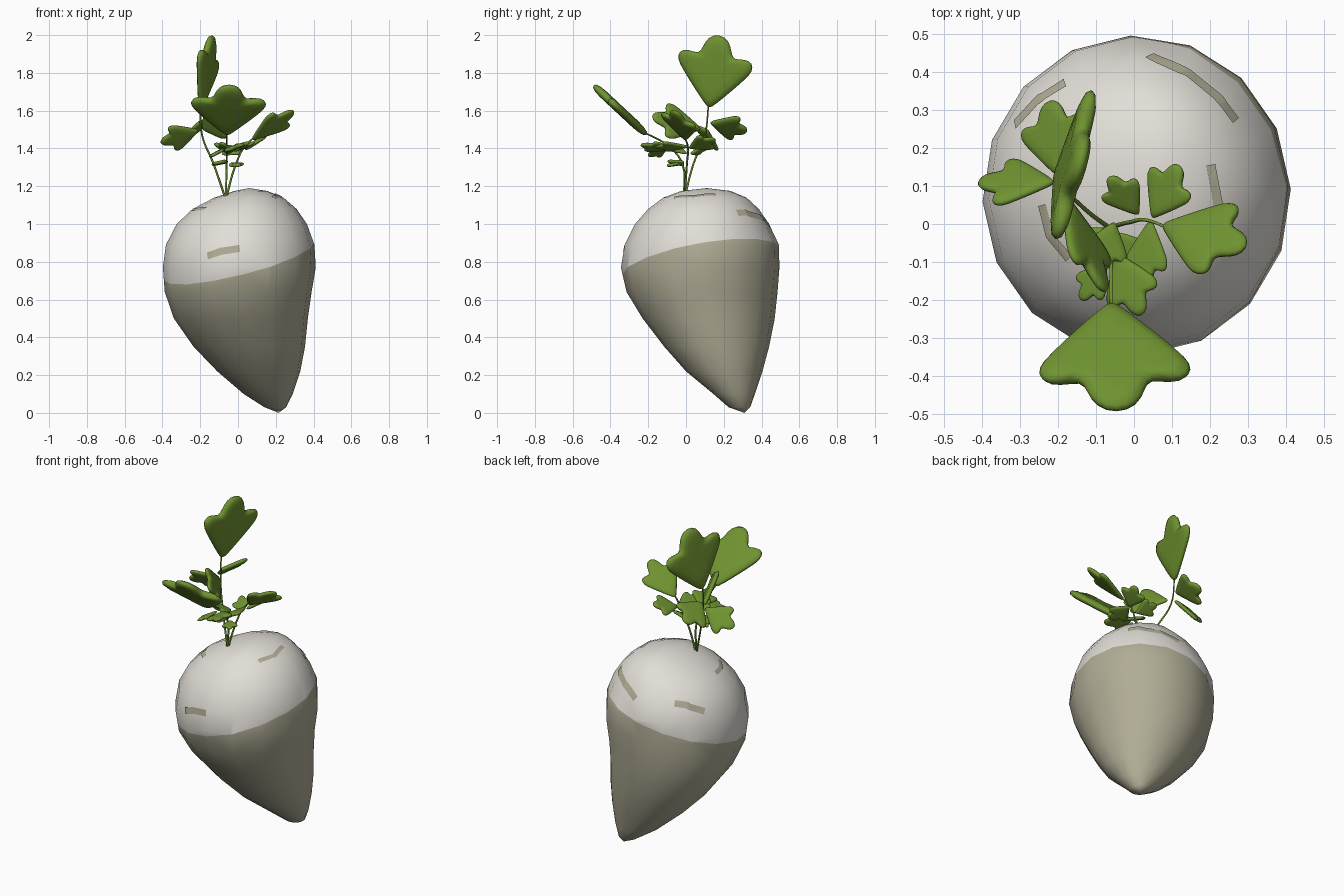
import bpy, bmesh, math
from mathutils import Vector
from mathutils.bvhtree import BVHTree

if "Cube" in bpy.data.objects:
    bpy.data.objects.remove(bpy.data.objects["Cube"])


def material(name, rgb):
    m = bpy.data.materials.new(name)
    m.diffuse_color = (*rgb, 1)
    m.use_nodes = True
    m.node_tree.nodes["Principled BSDF"].inputs["Base Color"].default_value = m.diffuse_color
    return m


WHITE = material("root white", (0.76, 0.73, 0.68))
KHAKI = material("root khaki", (0.43, 0.41, 0.30))
GREEN = material("leaf green", (0.16, 0.29, 0.03))


def finish(name, bm, mats):
    bmesh.ops.recalc_face_normals(bm, faces=bm.faces)
    me = bpy.data.meshes.new(name)
    bm.to_mesh(me)
    for m in mats:
        me.materials.append(m)
    for p in me.polygons:
        p.use_smooth = True
    ob = bpy.data.objects.new(name, me)
    bpy.context.collection.objects.link(ob)
    return ob


# Root: stacked elliptical rings leaning toward the tip
# z, xmin, xmax, ymin, ymax
RINGS = [(0.03, .14, .255, .225, .34), (0.10, .03, .29, .145, .365),
         (0.22, -.11, .33, .0, .405), (0.35, -.235, .355, -.115, .44),
         (0.50, -.34, .37, -.23, .47), (0.64, -.388, .39, -.315, .485),
         (0.77, -.398, .412, -.345, .495), (0.89, -.382, .405, -.325, .492),
         (1.00, -.325, .365, -.27, .44), (1.08, -.24, .31, -.20, .385),
         (1.14, -.125, .24, -.12, .32), (1.175, -.02, .155, -.025, .235)]
SIDES = 16
bm = bmesh.new()
loops = []
for z, x0, x1, y0, y1 in RINGS:
    loops.append([bm.verts.new(((x0 + x1) / 2 + (x1 - x0) / 2 * math.cos(a),
                                (y0 + y1) / 2 + (y1 - y0) / 2 * math.sin(a), z))
                  for a in (math.tau * (i + .1) / SIDES for i in range(SIDES))])
tip, crown = bm.verts.new((.215, .31, 0)), bm.verts.new((.06, .11, 1.19))
for i in range(SIDES):
    j = (i + 1) % SIDES
    bm.faces.new((tip, loops[0][j], loops[0][i]))
    bm.faces.new((crown, loops[-1][i], loops[-1][j]))
    for a, b in zip(loops, loops[1:]):
        bm.faces.new((a[i], a[j], b[j], b[i]))
# White top above a slanted cut
n = Vector((-.25, -.18, 1))
bmesh.ops.bisect_plane(bm, geom=bm.verts[:] + bm.edges[:] + bm.faces[:],
                       plane_co=(0, 0, .786), plane_no=n)
for f in bm.faces:
    f.material_index = 0 if n.dot(f.calc_center_median()) > .786 else 1
bm.normal_update()
tree = BVHTree.FromBMesh(bm)
finish("root", bm, [WHITE, KHAKI])


# Scars: thin ribbons laid on the root skin
def scar(name, pts, horizontal=False, width=.038):
    path = []
    for a, b in zip(pts, pts[1:]):
        for k in range(8):
            path.append(Vector(a).lerp(Vector(b), k / 8))
    path.append(Vector(pts[-1]))
    hits = []
    for p in path:
        o, d = ((p.x, -2, p.y), (0, 1, 0)) if horizontal else ((p.x, p.y, 3), (0, 0, -1))
        hit = tree.ray_cast(Vector(o), Vector(d))
        if hit[0]:
            hits.append((hit[0], hit[1]))
    bm = bmesh.new()
    rows = []
    for i, (p, nrm) in enumerate(hits):
        t = hits[min(i + 1, len(hits) - 1)][0] - hits[max(i - 1, 0)][0]
        side = nrm.cross(t).normalized()
        row = []
        for k in range(-2, 3):
            q, qn, _, _ = tree.find_nearest(p + side * width / 4 * k)
            row.append(bm.verts.new(q + qn * .004))
        rows.append(row)
    for a, b in zip(rows, rows[1:]):
        for k in range(4):
            bm.faces.new((a[k], a[k + 1], b[k + 1], b[k]))
    finish(name, bm, [KHAKI])


scar("scar_front", [(-.16, .83), (-.09, .855), (.01, .87)], True)
scar("scar_right", [(.185, -.06), (.222, .04), (.20, .155)], width=.026)
scar("scar_back_right", [(.04, .44), (.14, .395), (.22, .33), (.265, .27)])
scar("scar_back_left", [(-.18, .37), (-.25, .325), (-.31, .26)])
scar("scar_left", [(-.24, .05), (-.22, -.03), (-.17, -.09)], width=.026)

# Leaves: puffy three-lobed blades
HALF = [(.06, .07), (.28, .27), (.48, .44), (.60, .53), (.72, .52),
        (.76, .40), (.71, .24), (.83, .20), (.97, .15)]
OUTLINE = [(0, 0)] + HALF + [(1.04, 0)] + [(u, -v) for u, v in reversed(HALF)]


def leaf(name, base, end, width, across):
    base, L = Vector(base), Vector(end) - Vector(base)
    W = Vector(across)
    W = (W - L * W.dot(L) / L.length_squared).normalized()
    N = L.cross(W).normalized()
    t = .05 * min(L.length, width) + .005

    def at(u, v, h):
        return base + L * u + W * (v * width) + N * h

    bm = bmesh.new()
    rim = [bm.verts.new(at(u, v, 0)) for u, v in OUTLINE]
    count = len(rim)
    for s in (-1, 1):
        inner = [bm.verts.new(at(.58 + (u - .58) * .86, v * .86, s * t)) for u, v in OUTLINE]
        mid = bm.verts.new(at(.58, 0, s * t * .8))
        for i in range(count):
            j = (i + 1) % count
            bm.faces.new((rim[i], rim[j], inner[j], inner[i]))
            bm.faces.new((inner[i], inner[j], mid))
    ob = finish(name, bm, [GREEN])
    ob.modifiers.new("soften", "SUBSURF").levels = 1
    ob.modifiers["soften"].render_levels = 1


# name, base, end, width, direction across the blade
LEAVES = [
    ("leaf_tall", (-.2, .12, 1.6), (-.135, .175, 2.0), .41, (.25, .97, 0)),
    ("leaf_left", (-.2, .11, 1.5), (-.41, .11, 1.43), .18, (-.05, -.6, .7)),
    ("leaf_back", (-.2, .12, 1.54), (-.22, .325, 1.49), .21, (.82, .1, .6)),
    ("leaf_inner", (-.19, .09, 1.5), (-.075, -.18, 1.57), .21, (-.35, -.2, .9)),
    ("leaf_front", (-.06, -.195, 1.46), (-.045, -.49, 1.735), .40, (1, 0, 0)),
    ("leaf_front_right", (-.05, -.07, 1.39), (.02, -.24, 1.42), .15, (.9, .4, .3)),
    ("leaf_front_left", (-.07, -.1, 1.4), (-.14, -.2, 1.36), .10, (.8, -.5, .4)),
    ("leaf_low_left", (-.05, -.01, 1.33), (-.13, -.08, 1.32), .11, (.7, -.7, .2)),
    ("leaf_low_right", (-.04, -.02, 1.32), (.01, -.1, 1.31), .09, (.8, .5, .1)),
    ("leaf_low_middle", (-.05, .01, 1.37), (-.085, -.12, 1.43), .12, (1, -.3, -.3)),
    ("leaf_right", (.065, 0, 1.44), (.295, -.06, 1.60), .22, (.4, .87, -.35)),
    ("leaf_right_back", (.045, .01, 1.40), (.12, .155, 1.45), .15, (.8, -.4, .5)),
    ("leaf_right_front", (.045, .02, 1.41), (.025, -.17, 1.41), .12, (1, 0, .4)),
    ("leaf_right_inner", (.015, .02, 1.37), (-.065, .125, 1.41), .12, (.8, .5, .5)),
]
for args in LEAVES:
    leaf(*args)


# Stems: thin tapering curves
def stem(name, pts):
    cu = bpy.data.curves.new(name, "CURVE")
    cu.dimensions = "3D"
    cu.bevel_depth = .006
    cu.bevel_resolution = 1
    cu.resolution_u = 5
    sp = cu.splines.new("BEZIER")
    sp.bezier_points.add(len(pts) - 1)
    for i, (bp, p) in enumerate(zip(sp.bezier_points, pts)):
        bp.co = p
        bp.radius = 1 - .1 * i
        bp.handle_left_type = bp.handle_right_type = "AUTO"
    cu.materials.append(GREEN)
    bpy.context.collection.objects.link(bpy.data.objects.new(name, cu))


ROOT = (-.065, -.01, 1.13)
stem("stem_left", [ROOT, (-.13, .04, 1.32), (-.19, .1, 1.47), (-.2, .12, 1.64)])
stem("stem_front", [ROOT, (-.06, -.02, 1.32), (-.06, -.09, 1.41), (-.06, -.23, 1.49)])
stem("stem_right", [ROOT, (-.01, .005, 1.32), (.035, .01, 1.41), (.1, -.015, 1.47)])
